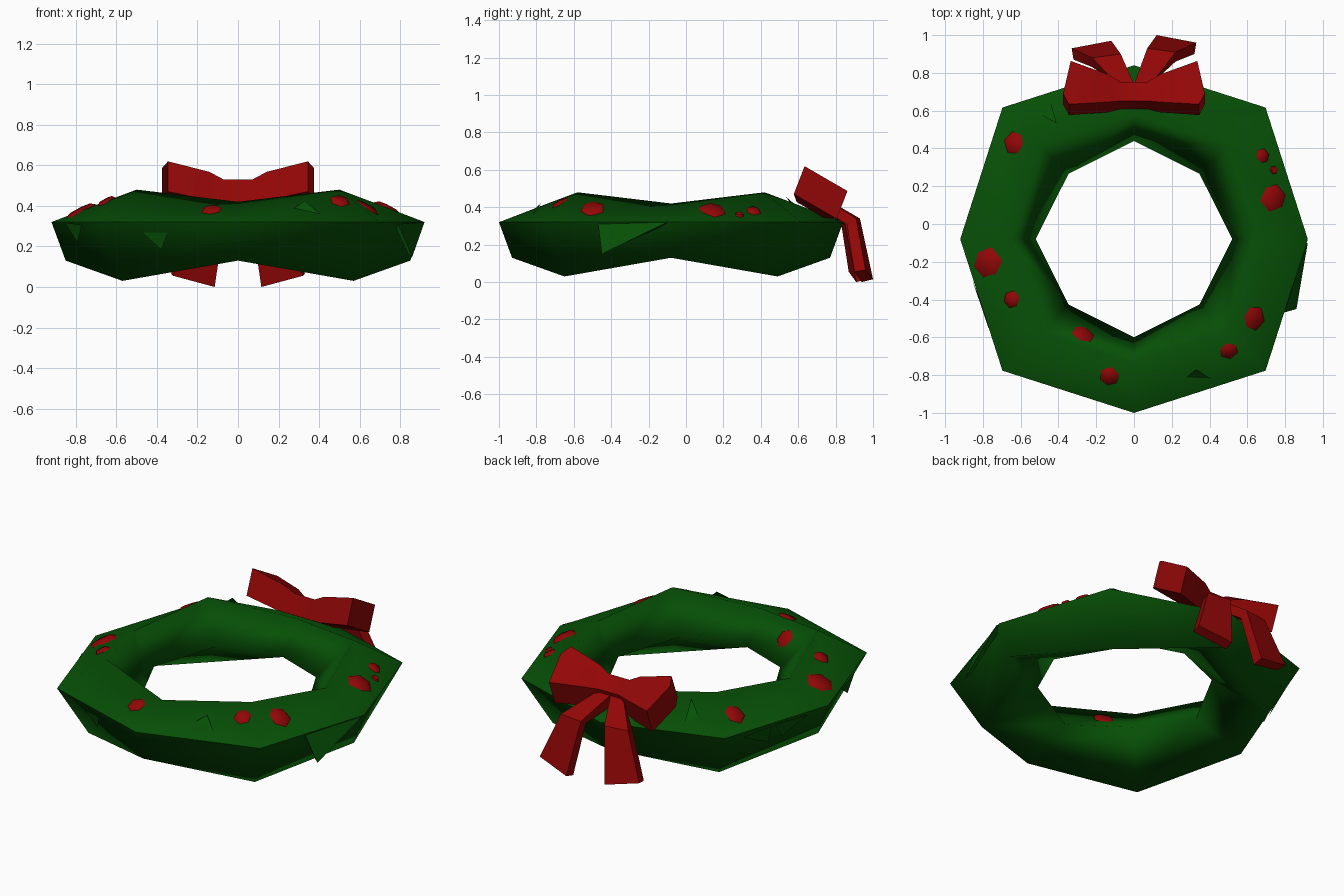
import bpy, bmesh, math
from mathutils import Vector
from mathutils.bvhtree import BVHTree

if "Cube" in bpy.data.objects:
    bpy.data.objects.remove(bpy.data.objects["Cube"])


def make_material(name, colour):
    m = bpy.data.materials.new(name)
    m.use_nodes = True
    m.diffuse_color = colour
    m.node_tree.nodes["Principled BSDF"].inputs["Base Color"].default_value = colour
    return m


green = make_material("pine green", (0.002, 0.08, 0.002, 1))
red = make_material("ribbon red", (0.29, 0.002, 0.002, 1))


def finish(name, bm, material, angle=None):
    bmesh.ops.recalc_face_normals(bm, faces=bm.faces)
    mesh = bpy.data.meshes.new(name)
    bm.to_mesh(mesh)
    bm.free()
    mesh.materials.append(material)
    obj = bpy.data.objects.new(name, mesh)
    bpy.context.collection.objects.link(obj)
    if angle:
        bpy.ops.object.select_all(action="DESELECT")
        obj.select_set(True)
        bpy.context.view_layer.objects.active = obj
        bpy.ops.object.shade_smooth_by_angle(angle=math.radians(angle))
    return obj


def loft(bm, sections, closed=False):
    """Skin a row of sections, capping the ends unless it closes on itself."""
    rings = [[bm.verts.new(p) for p in s] for s in sections]
    pairs = list(zip(rings, rings[1:]))
    if closed:
        pairs.append((rings[-1], rings[0]))
    else:
        bm.faces.new(rings[0])
        bm.faces.new(rings[-1])
    n = len(rings[0])
    for a, b in pairs:
        for i in range(n):
            j = (i + 1) % n
            bm.faces.new((a[i], a[j], b[j], b[i]))


# Wreath: eight four-sided sections, alternately slim and full
CENTRE_Y = -0.08
RIM_Z = .32
slim = [(.92, RIM_Z), (.66, .42), (.52, .235), (.85, .13)]
full = [(.985, RIM_Z), (.707, .48), (.49, .27), (.806, .03)]
sections = []
for k in range(8):
    a = k * math.pi / 4
    sections.append([(r * math.cos(a), r * math.sin(a) + CENTRE_Y, z)
                     for r, z in (full if k % 2 else slim)])
bm = bmesh.new()
loft(bm, sections, closed=True)
bmesh.ops.recalc_face_normals(bm, faces=bm.faces)
surface = BVHTree.FromBMesh(bm)
# Only the outer rim keeps a hard edge
for e in bm.edges:
    e.smooth = not all(abs(v.co.z - RIM_Z) < .001 for v in e.verts)
finish("wreath_ring", bm, green, 180)

# Leaves: triangles on the ring, each with its tip (second point) lifted
leaves = [
    [(-.85, -.3, .32), (-.80, -.45, .22), (-.76, -.55, .31)],
    [(-.48, -.84, .26), (-.39, -.87, .16), (-.35, -.88, .26)],
    [(-.86, .05, .31), (-.82, .2, .18), (-.8, .28, .31)],
    [(-.8, .3, .3), (-.78, .28, .17), (-.74, .48, .27)],
    [(-.5, .6, .42), (-.41, .53, .45), (-.45, .67, .4)],
    [(.28, -.82, .4), (.33, -.77, .42), (.41, -.83, .38)],
]
bm = bmesh.new()
for leaf in leaves:
    corners = []
    for p, lift in zip(leaf, (.006, .025, .006)):
        spot, normal, _, _ = surface.find_nearest(Vector(p))
        corners.append(bm.verts.new(spot + normal * lift))
    bm.faces.new(corners)
# One leaf hangs clear of the rim
loft(bm, [[(.92, -.1, .32), (.86, -.45, .15), (.79, -.47, .31)],
          [(.89, -.1, .31), (.84, -.44, .16), (.77, -.46, .31)]])
finish("leaves", bm, green)

# Berries: low six-sided studs lying on the upper surface
berries = [(-.63, .43, .072), (.68, .36, .047), (.74, .285, .028), (.74, .14, .08),
           (-.78, -.21, .09), (-.65, -.40, .052), (-.27, -.585, .075),
           (-.13, -.81, .062), (.63, -.5, .077), (.5, -.67, .058)]
for x, y, r in berries:
    spot, normal, _, _ = surface.ray_cast(Vector((x, y, 2)), Vector((0, 0, -1)))
    bm = bmesh.new()
    bmesh.ops.create_cone(bm, cap_ends=True, segments=6, radius1=r,
                          radius2=r * .7, depth=.02)
    berry = finish("berry", bm, red, 70)
    berry.location = spot
    berry.rotation_euler = normal.to_track_quat("Z", "Y").to_euler()

# Bow loops: a pinched block on a tilted frame
ORIGIN = Vector((0, .58, .48))
ALONG = Vector((0, .865, -.5))
UP = Vector((0, .36, .93))


def bow_section(side, x, u0, u1, n0, n1, bulge):
    """Six-point section whose ends swell sideways near the front."""
    low = [(u0, 0), (u0 + (u1 - u0) * .25, bulge), (u1, -bulge / 3)]
    return [ORIGIN + Vector((side * (x + dx), 0, 0)) + ALONG * u + UP * n
            for row, n in ((low, n0), (reversed(low), n1)) for u, dx in row]


half = [(.07, .05, .165, -.04, .08, 0), (.14, .03, .2, -.04, .11, 0),
        (.345, 0, .265, -.01, .15, .03)]
bm = bmesh.new()
loft(bm, [bow_section(-1, *h) for h in reversed(half)]
     + [bow_section(1, *h) for h in half])
finish("bow_loops", bm, red, 40)

# Bow tails: bent ribbons falling behind the ring
for side, name, back in ((1, "left_tail", 0), (-1, "right_tail", -.03)):
    path = [[(.0, .74, .45), (.09, .74, .45), (.09, .74, .38), (.0, .74, .38)],
            [(.07, .93 + back, .34), (.22, .91 + back, .34),
             (.22, .86 + back, .31), (.07, .88 + back, .31)],
            [(.12, 1 + back, .015), (.33, .96 + back, .065),
             (.32, .90 + back, .055), (.115, .94 + back, 0)]]
    bm = bmesh.new()
    loft(bm, [[(side * x, y, z) for x, y, z in s] for s in path])
    finish(name, bm, red, 30)
